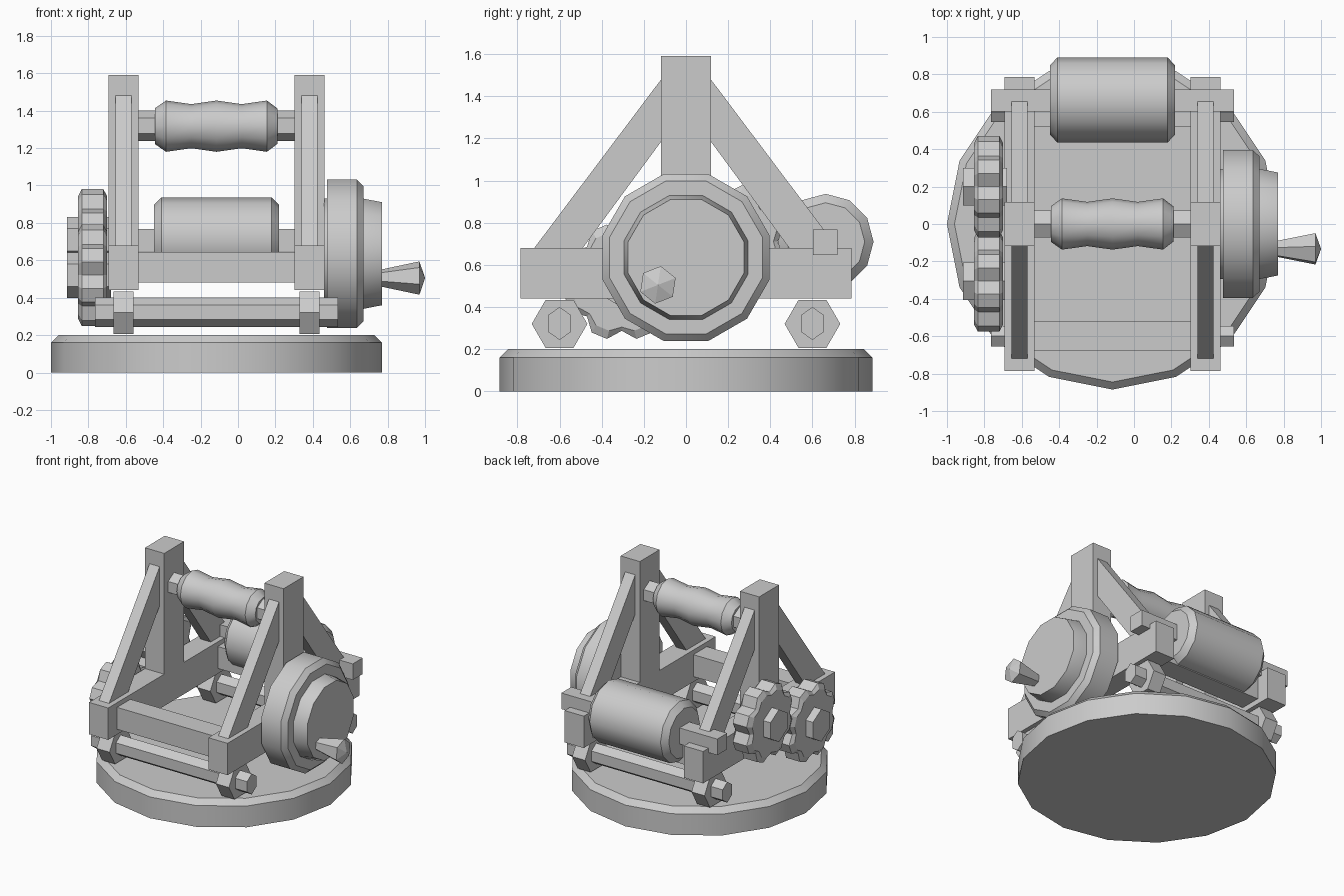
import bpy, bmesh
from math import cos, sin, pi, radians

if "Cube" in bpy.data.objects:
    bpy.data.objects.remove(bpy.data.objects["Cube"])

CX = -0.115  # centre of the frame in x


def finish(name, bm, smooth=0):
    bmesh.ops.remove_doubles(bm, verts=bm.verts, dist=1e-5)
    bmesh.ops.recalc_face_normals(bm, faces=bm.faces)
    me = bpy.data.meshes.new(name)
    bm.to_mesh(me)
    bm.free()
    if smooth:
        me.shade_smooth()
        me.set_sharp_from_angle(angle=radians(smooth))
    ob = bpy.data.objects.new(name, me)
    bpy.context.collection.objects.link(ob)
    return ob


def loft(name, rings, smooth=0):
    """Skin closed rings of points and cap both ends."""
    bm = bmesh.new()
    vr = [[bm.verts.new(p) for p in ring] for ring in rings]
    n = len(vr[0])
    for a, b in zip(vr, vr[1:]):
        for i in range(n):
            j = (i + 1) % n
            bm.faces.new((a[i], a[j], b[j], b[i]))
    bm.faces.new(vr[0])
    bm.faces.new(vr[-1])
    return finish(name, bm, smooth)


def turned(name, profile, n, y=0, z=0, rot=0, sy=1, smooth=0):
    """Turned part along x; profile is (x, radius). Angle 0 points to +z."""
    rings = [[(x, y + sy * r * sin(rot + 2 * pi * i / n), z + r * cos(rot + 2 * pi * i / n))
              for i in range(n)] for x, r in profile]
    return loft(name, rings, smooth)


def box(name, x0, x1, y0, y1, z0, z1):
    return loft(name, [[(x0, y0, z), (x1, y0, z), (x1, y1, z), (x0, y1, z)] for z in (z0, z1)])


def gear(name, y, z):
    """Eight chamfered teeth with shallow valleys."""
    def ring(x, valley, tip):
        pts = []
        for k in range(8):
            for deg, r in ((0, valley), (14.5, tip), (30.5, tip)):
                a = radians(45 * k + deg)
                pts.append((x, y + r * sin(a), z + r * cos(a)))
        return pts
    loft(name, [ring(-0.855, 0.215, 0.24), ring(-0.835, 0.233, 0.28),
                ring(-0.72, 0.233, 0.28), ring(-0.70, 0.215, 0.24)])


# Round base
loft("base", [[(CX + r * cos(pi * i / 8), r * sin(pi * i / 8), z) for i in range(16)]
              for z, r in ((0, 0.885), (0.16, 0.885), (0.2, 0.845))], 35)

# Side frames: rail, post, braces and feet
for side, s in (("left", -1), ("right", 1)):
    x = CX + s * 0.4975
    box(side + "_rail", x - 0.08, x + 0.08, -0.785, 0.785, 0.44, 0.68)
    box(side + "_post", x - 0.08, x + 0.08, -0.118, 0.118, 0.68, 1.59)
    for end, e in (("front", -1), ("back", 1)):
        prof = [(0.72, 0.68), (0.118, 1.48), (0.118, 1.185), (0.49, 0.68)]
        loft(f"{side}_{end}_brace", [[(x + d, e * y, z) for y, z in prof] for d in (-0.042, 0.042)])
        turned(f"{side}_{end}_foot", [(x - 0.054, 0.132), (x + 0.054, 0.132)], 6,
               e * 0.6, 0.32, pi / 6, 1)

# Cross beams and lower axles
for end, e in (("front", -1), ("back", 1)):
    box(end + "_cross_beam", -0.54, 0.31, e * 0.6 - 0.08, e * 0.6 + 0.08, 0.48, 0.645)
    turned(end + "_axle", [(-0.765, 0.078), (0.535, 0.078)], 6, e * 0.6, 0.322, 0, 0.82)

# Rear roller and its square bar
box("roller_bar", -0.765, 0.535, 0.602, 0.72, 0.647, 0.768)
turned("roller", [(-0.45, 0.185), (-0.41, 0.227), (0.18, 0.227), (0.22, 0.185)], 12,
       0.663, 0.71, 0, 1, 35)

# Top grip on its rod
turned("grip_rod", [(-0.55, 0.082), (0.32, 0.082)], 6, 0, 1.32)
turned("grip", [(-0.445, 0.095), (-0.385, 0.137), (-0.25, 0.118), (CX, 0.137),
                (0.02, 0.118), (0.155, 0.137), (0.21, 0.095)], 12, 0, 1.317, 0, 1, 35)

# Crank wheel, raised disc and crank knob
turned("crank_wheel", [(0.475, 0.41), (0.635, 0.41), (0.67, 0.375)], 12, 0, 0.635, pi / 12, 1, 35)
turned("crank_disc", [(0.46, 0.305), (0.67, 0.305), (0.77, 0.285)], 12, 0, 0.635, pi / 12, 1, 35)
turned("crank_knob", [(0.76, 0.045), (0.97, 0.09), (1.0, 0.0005)], 6, -0.133, 0.505, 0.15)

# Meshing gears with hexagonal hubs
for name, y, z in (("back", 0.2, 0.71), ("front", -0.305, 0.52)):
    gear(name + "_gear", y, z)
    turned(name + "_gear_hub", [(-0.915, 0.122), (-0.68, 0.122)], 6, y, z, 0, 0.95)
